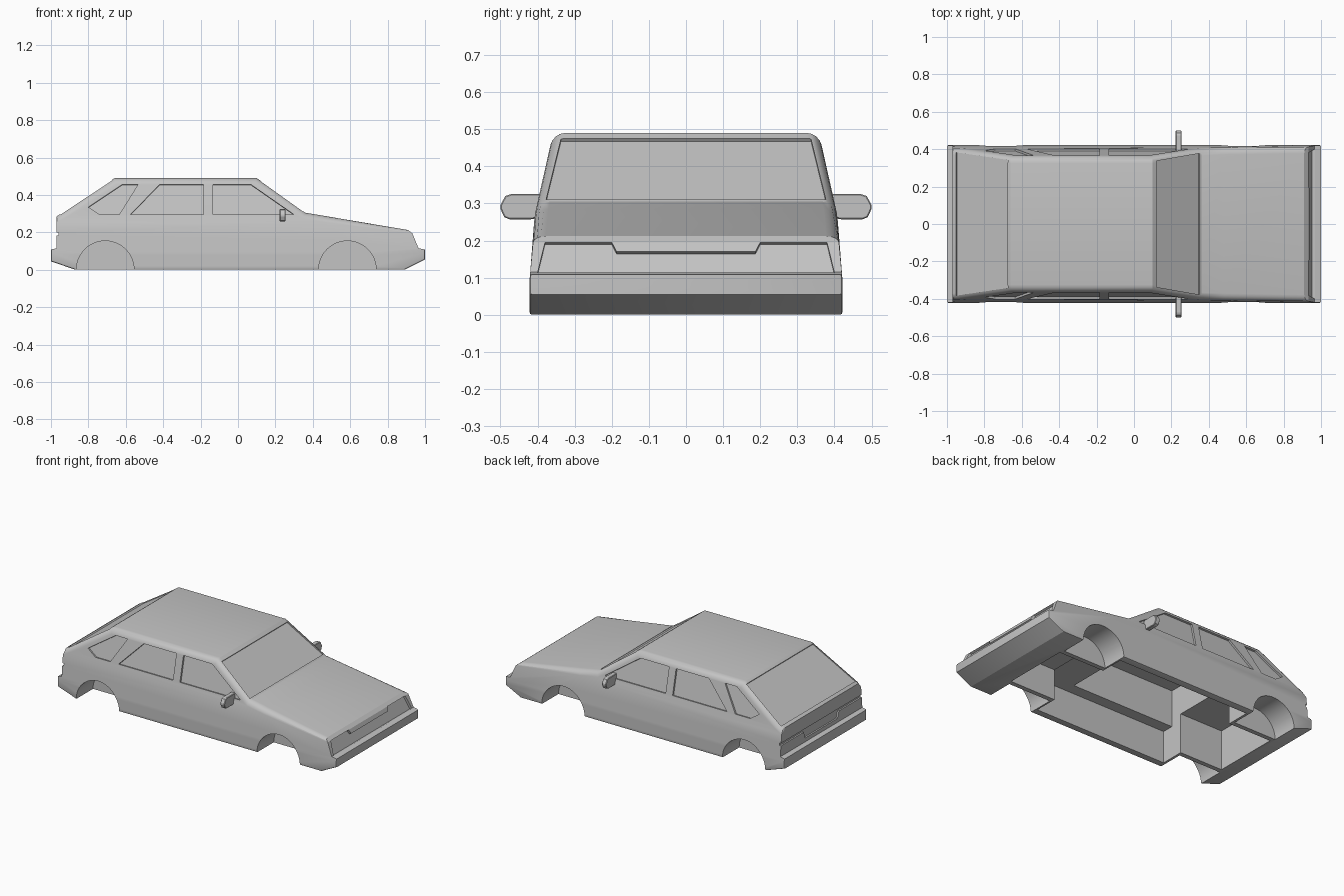
import bpy, bmesh, math
from mathutils import Vector

if "Cube" in bpy.data.objects:
    bpy.data.objects.remove(bpy.data.objects["Cube"], do_unlink=True)

grey = bpy.data.materials.new("body_grey")
grey.use_nodes = True
grey.diffuse_color = (0.55, 0.55, 0.55, 1)
grey.node_tree.nodes["Principled BSDF"].inputs["Base Color"].default_value = grey.diffuse_color


def to_object(name, bm):
    bmesh.ops.recalc_face_normals(bm, faces=bm.faces)
    mesh = bpy.data.meshes.new(name)
    bm.to_mesh(mesh)
    bm.free()
    mesh.materials.append(grey)
    obj = bpy.data.objects.new(name, mesh)
    bpy.context.collection.objects.link(obj)
    return obj


def prism(points, start, end):
    """Polygon swept from one offset to another."""
    bm = bmesh.new()
    rings = [[bm.verts.new(Vector(p) + Vector(o)) for p in points] for o in (start, end)]
    bm.faces.new(rings[0])
    bm.faces.new(rings[1][::-1])
    for i in range(len(points)):
        j = (i + 1) % len(points)
        bm.faces.new((rings[0][j], rings[0][i], rings[1][i], rings[1][j]))
    bmesh.ops.recalc_face_normals(bm, faces=bm.faces)
    return bm


def activate(obj):
    bpy.ops.object.select_all(action='DESELECT')
    obj.select_set(True)
    bpy.context.view_layer.objects.active = obj


def cut(obj, bm):
    cutter = to_object("cutter", bm)
    cutter.hide_render = True
    mod = obj.modifiers.new("cut", 'BOOLEAN')
    mod.operation = 'DIFFERENCE'
    mod.solver = 'EXACT'
    mod.object = cutter
    activate(obj)
    bpy.ops.object.modifier_apply(modifier=mod.name)
    bpy.data.objects.remove(cutter, do_unlink=True)


def recess(obj, points, normal, depth):
    n = Vector(normal).normalized()
    cut(obj, prism(points, -n * depth, n * 0.05))


def round_sides(bm, low, high, offset, segments):
    """Bevel the edges between flanks and the swept surface in a height band."""
    bm.normal_update()
    edges = [e for e in bm.edges
             if all(low < v.co.z < high for v in e.verts) and len(e.link_faces) == 2
             and sorted(abs(f.normal.y) > 0.5 for f in e.link_faces) == [False, True]]
    bmesh.ops.bevel(bm, geom=edges, offset=offset, segments=segments, profile=0.5,
                    affect='EDGES', clamp_overlap=False)


BELT, SKIRT = 0.285, 0.09


def half_width(z):
    if z <= SKIRT:
        return 0.422
    if z <= BELT:
        return 0.422 - 0.018 * (z - SKIRT) / (BELT - SKIRT)
    return 0.404 - 0.046 * (z - BELT) / (0.49 - BELT)


# Body: side profile swept across, then tapered towards the roof
profile = [(-.87, 0), (.89, 0), (1, .055), (1, .108), (.965, .115), (.932, .195),
           (.91, .212), (.36, .305), (.10, .49), (-.66, .49), (-.97, BELT),
           (-.97, .115), (-1, .108), (-1, .045)]
bm = prism([(x, 0, z) for x, z in profile], (0, -1, 0), (0, 1, 0))
for level in (SKIRT, BELT):
    bmesh.ops.bisect_plane(bm, geom=bm.verts[:] + bm.edges[:] + bm.faces[:],
                           plane_co=(0, 0, level), plane_no=(0, 0, 1), dist=1e-5)
for v in bm.verts:
    v.co.y *= half_width(v.co.z)
round_sides(bm, 0.205, 1, 0.033, 4)
round_sides(bm, -1, 0.109, 0.008, 2)
body = to_object("car_body", bm)

# Side windows, recessed on both sides
windows = [
    [(-.135, .455), (.07, .455), (.30, .295), (-.135, .295)],
    [(-.42, .455), (-.185, .455), (-.185, .295), (-.575, .295)],
    [(-.62, .455), (-.535, .455), (-.635, .295), (-.74, .295), (-.80, .335)],
]
for side in (-1, 1):
    for shape in windows:
        recess(body, [(x, side * half_width(z), z) for x, z in shape],
               (0, side, 0.22), 0.012)

# Windshield and rear window
for (x0, z0), (x1, z1), low, high in (
        ((.36, .305), (.10, .49), (.312, .377), (.475, .337)),
        ((-.97, BELT), (-.66, .49), (.297, .383), (.48, .342))):
    def on_slope(z):
        return x0 + (x1 - x0) * (z - z0) / (z1 - z0)
    pane = [(on_slope(z), s * y, z) for (z, y), s in
            ((low, -1), (low, 1), (high, 1), (high, -1))]
    recess(body, pane, (math.copysign(z1 - z0, x0), 0, abs(x1 - x0)), 0.01)

# Grille opening with a dropped centre lip
half = [(.40, .113), (.38, .195), (.20, .195), (.187, .17)]
outline = half + [(-y, z) for y, z in reversed(half)]
recess(body, [(.965 - .033 * (z - .115) / .08, y, z) for y, z in outline],
       (.08, 0, .033), 0.016)

# Tail panel groove and plate recess
half = [(.5, .20), (.5, .183), (.18, .183), (.165, .14)]
outline = half + [(-y, z) for y, z in reversed(half)]
recess(body, [(-.97, y, z) for y, z in outline], (-1, 0, 0), 0.01)

# Hollow underside: cabin floor, upper cabin, engine bay, boot
hollows = [
    ([(-.54, -.1), (.42, -.1), (.42, .21), (-.54, .21)], .375),
    ([(-.54, .1), (.21, .1), (.21, .205), (-.06, .45), (-.54, .45)], .30),
    ([(.35, -.1), (.75, -.1), (.75, .20), (.35, .20)], .22),
    ([(-.85, -.1), (-.5, -.1), (-.5, .26), (-.85, .26)], .22),
]
for shape, w in hollows:
    cut(body, prism([(x, 0, z) for x, z in shape], (0, -w, 0), (0, w, 0)))

# Wheel arches
for cx in (-.71, .585):
    circle = [(cx + .154 * math.cos(math.tau * i / 48), 0,
               .154 * math.sin(math.tau * i / 48)) for i in range(48)]
    for side in (-1, 1):
        cut(body, prism(circle, (0, side * .25, 0), (0, side * .6, 0)))

activate(body)
bpy.ops.object.shade_smooth_by_angle(angle=math.radians(24))

# Door mirrors
outline = [(.39, .262), (.42, .257), (.475, .257), (.49, .263), (.50, .285), (.50, .296),
           (.487, .32), (.472, .325), (.39, .325)]
for side, name in ((-1, "right_mirror"), (1, "left_mirror")):
    bm = prism([(.238, side * y, z) for y, z in outline], (-.015, 0, 0), (.015, 0, 0))
    bmesh.ops.bevel(bm, geom=[e for e in bm.edges if abs(e.verts[0].co.x - e.verts[1].co.x) < .001],
                    offset=0.003, segments=1, affect='EDGES')
    to_object(name, bm)
